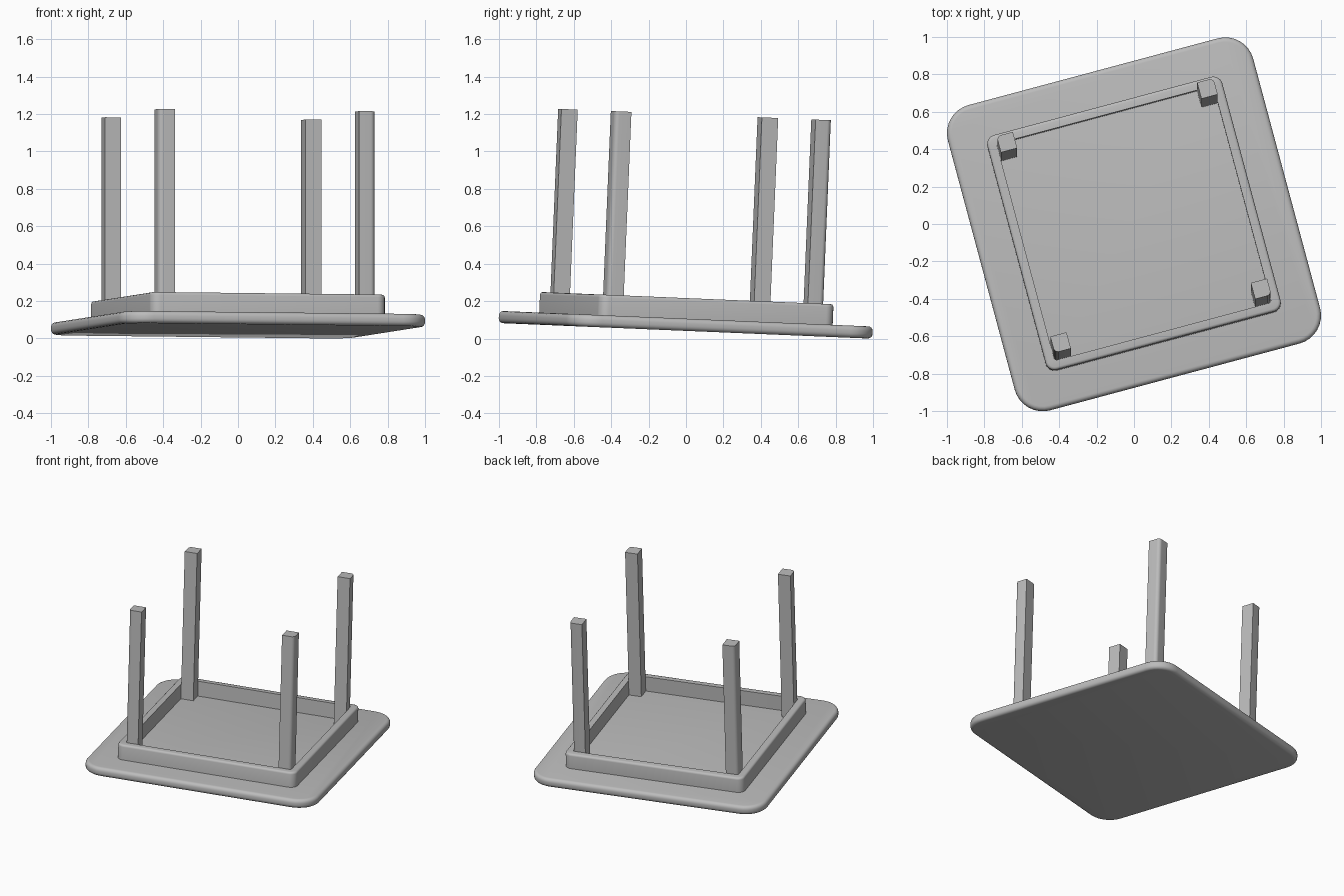
import bpy, bmesh, math
from mathutils import Matrix

if "Cube" in bpy.data.objects:
    bpy.data.objects.remove(bpy.data.objects["Cube"])

grey = bpy.data.materials.new("grey")
grey.diffuse_color = (0.5, 0.5, 0.5, 1)
grey.use_nodes = True
grey.node_tree.nodes["Principled BSDF"].inputs["Base Color"].default_value = grey.diffuse_color

# Overturned table: turned 15 degrees and slightly tilted
POSE = (Matrix.Translation((0, -0.003, 0.041))
        @ Matrix.Rotation(math.radians(-2.4), 4, 'X')
        @ Matrix.Rotation(math.radians(15), 4, 'Z'))


def rounded_square(half, radii, z, steps=8):
    """Outline with one corner radius per quadrant, counter-clockwise."""
    pts = []
    for k, (sx, sy) in enumerate([(1, 1), (-1, 1), (-1, -1), (1, -1)]):
        r = radii[k]
        n = steps if r > 0 else 0
        for i in range(n + 1):
            a = math.pi / 2 * (k + (i / n if n else 0))
            pts.append((sx * (half - r) + r * math.cos(a),
                        sy * (half - r) + r * math.sin(a), z))
    return pts


def loft(name, rings, place=Matrix(), closed=False):
    """Skin outlines; either cap both ends or join last to first."""
    bm = bmesh.new()
    loops = [[bm.verts.new(p) for p in ring] for ring in rings]
    pairs = list(zip(loops, loops[1:]))
    if closed:
        pairs.append((loops[-1], loops[0]))
    else:
        bm.faces.new(loops[0][::-1])
        bm.faces.new(loops[-1])
    n = len(loops[0])
    for a, b in pairs:
        for i in range(n):
            j = (i + 1) % n
            bm.faces.new((a[i], a[j], b[j], b[i]))
    bmesh.ops.recalc_face_normals(bm, faces=bm.faces)
    me = bpy.data.meshes.new(name)
    bm.to_mesh(me)
    bm.free()
    me.materials.append(grey)
    ob = bpy.data.objects.new(name, me)
    bpy.context.collection.objects.link(ob)
    ob.matrix_world = POSE @ place
    bpy.context.view_layer.objects.active = ob
    ob.select_set(True)
    bpy.ops.object.shade_smooth_by_angle(angle=math.radians(35))
    ob.select_set(False)


# Table top with softly rounded rim
T, B, STEPS = 0.065, 0.025, 4
rim = []
for i in range(STEPS + 1):
    a = math.pi / 2 * i / STEPS
    rim.append((B * (1 - math.sin(a)), B * (1 - math.cos(a))))
profile = rim + [(d, T - z) for d, z in reversed(rim)]
loft("table_top", [rounded_square(0.845 - d, [0.155 - d] * 4, z) for d, z in profile])

# Apron frame with an eased outer edge
E, TOP = 0.015, 0.175
apron = [(0.65, 0.05, T - 0.005)]
for i in range(4):
    a = math.pi / 2 * i / 3
    d = E * (1 - math.cos(a))
    apron.append((0.65 - d, 0.05 - d, TOP - E + E * math.sin(a)))
apron += [(0.60, 0.015, TOP), (0.60, 0.015, T - 0.005)]
loft("apron", [rounded_square(h, [r] * 4, z) for h, r, z in apron], closed=True)

# Four legs in the apron corners, rounded on the outer corner only
for k, label in enumerate(["back_right", "back_left", "front_left", "front_right"]):
    place = (Matrix.Rotation(math.pi / 2 * k, 4, 'Z')
             @ Matrix.Translation((0.555, 0.555, 0)))
    loft("leg_" + label,
         [rounded_square(0.045, [0.025, 0, 0, 0], z) for z in (T - 0.005, 1.157)],
         place)
